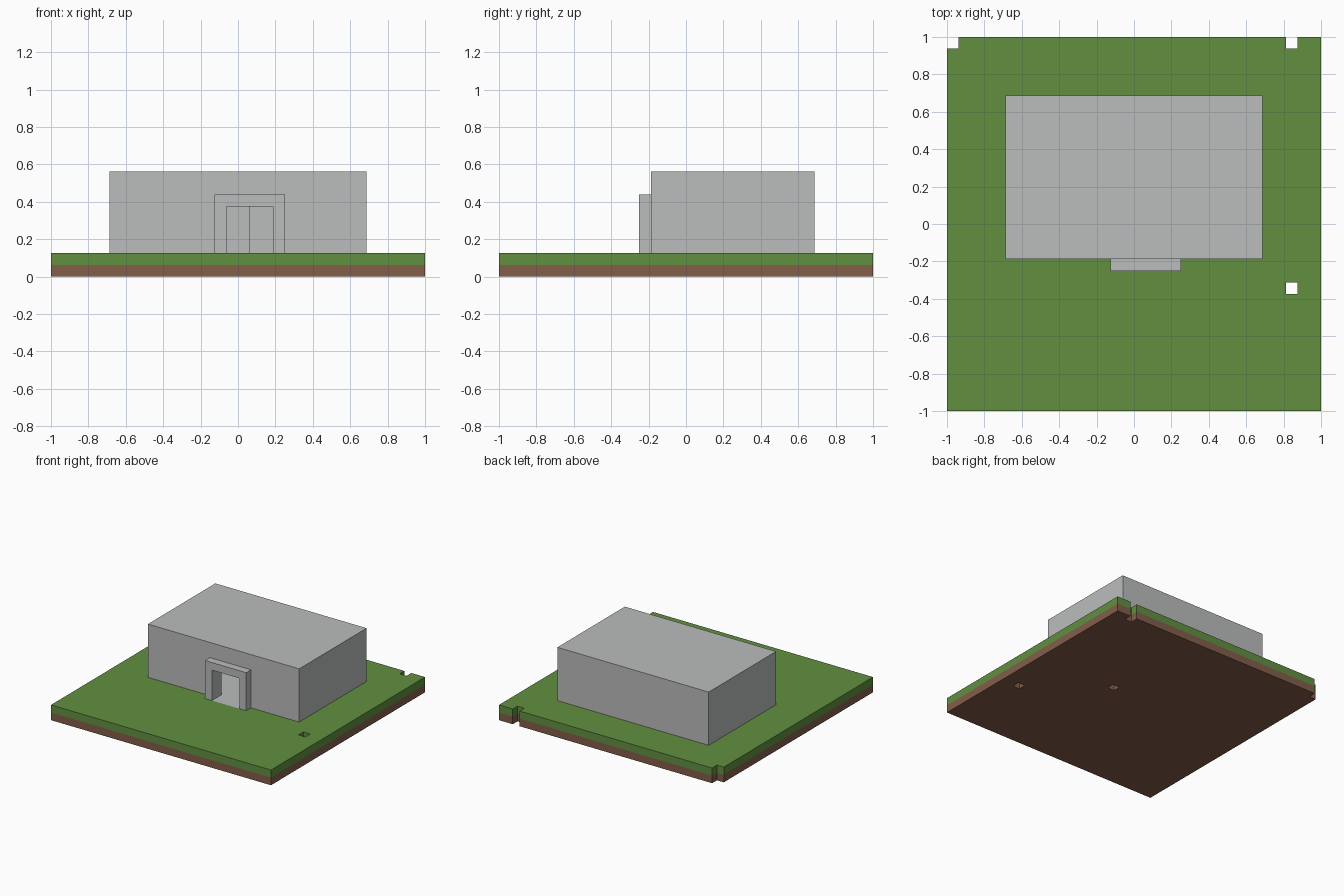
import bpy

if "Cube" in bpy.data.objects:
    bpy.data.objects.remove(bpy.data.objects["Cube"], do_unlink=True)

U = 1 / 16  # one block


def material(name, rgb):
    lin = [((c / 255 + 0.055) / 1.055) ** 2.4 for c in rgb] + [1]
    m = bpy.data.materials.new(name)
    m.use_nodes = True
    m.diffuse_color = lin
    m.node_tree.nodes["Principled BSDF"].inputs["Base Color"].default_value = lin
    return m


grass = material("grass green", (97, 143, 64))
dirt = material("dirt brown", (130, 94, 73))
stone = material("pale grey stone", (187, 188, 188))


def box(name, x, y, z, mat=None):
    """Box spanning the given block ranges."""
    spans = (x, y, z)
    bpy.ops.mesh.primitive_cube_add(size=1, location=[(a + b) / 2 * U for a, b in spans])
    ob = bpy.context.object
    ob.name = name
    ob.scale = [(b - a) * U for a, b in spans]
    bpy.ops.object.transform_apply(location=True, rotation=False, scale=True)
    if mat:
        ob.data.materials.append(mat)
    return ob


def cut(ob, *spans):
    """Subtract a box from an object."""
    cutter = box("cutter", *spans)
    cutter.hide_render = True
    mod = ob.modifiers.new("cut", "BOOLEAN")
    mod.operation = "DIFFERENCE"
    mod.solver = "EXACT"
    mod.object = cutter
    bpy.context.view_layer.objects.active = ob
    bpy.ops.object.modifier_apply(modifier=mod.name)
    bpy.data.objects.remove(cutter, do_unlink=True)


# Ground layers
soil_layer = box("soil_layer", (-16, 16), (-16, 16), (0, 1), dirt)
grass_layer = box("grass_layer", (-16, 16), (-16, 16), (1, 2), grass)

# Hollow house with its floor set into the grass
house = box("house", (-11, 11), (-3, 11), (1, 9), stone)
cut(house, (-10, 10), (-2, 10), (2, 8))
cut(house, (-1, 3), (-4, -1), (2, 6))
cut(grass_layer, (-11, 11), (-3, 11), (0, 3))
cut(grass_layer, (-1, 3), (-4, -2), (0, 3))

# Doorway
door_frame = box("door_frame", (-2, 4), (-4, -3), (2, 7), stone)
cut(door_frame, (-1, 3), (-5, -2), (1, 6))
box("door_step", (-1, 3), (-4, -3), (1, 2), stone)

# Inner partition behind the door
box("inner_wall", (1, 10), (4, 5), (2, 8), stone)

# Missing block columns in the ground
holes = [((-17, -15), (15, 17)), ((13, 14), (15, 17)), ((13, 14), (-6, -5)), ((4, 5), (1, 2))]
for hx, hy in holes[:3]:
    cut(grass_layer, hx, hy, (-1, 3))
for hx, hy in holes:
    cut(soil_layer, hx, hy, (-1, 3))
cut(house, *holes[3], (0, 3))
